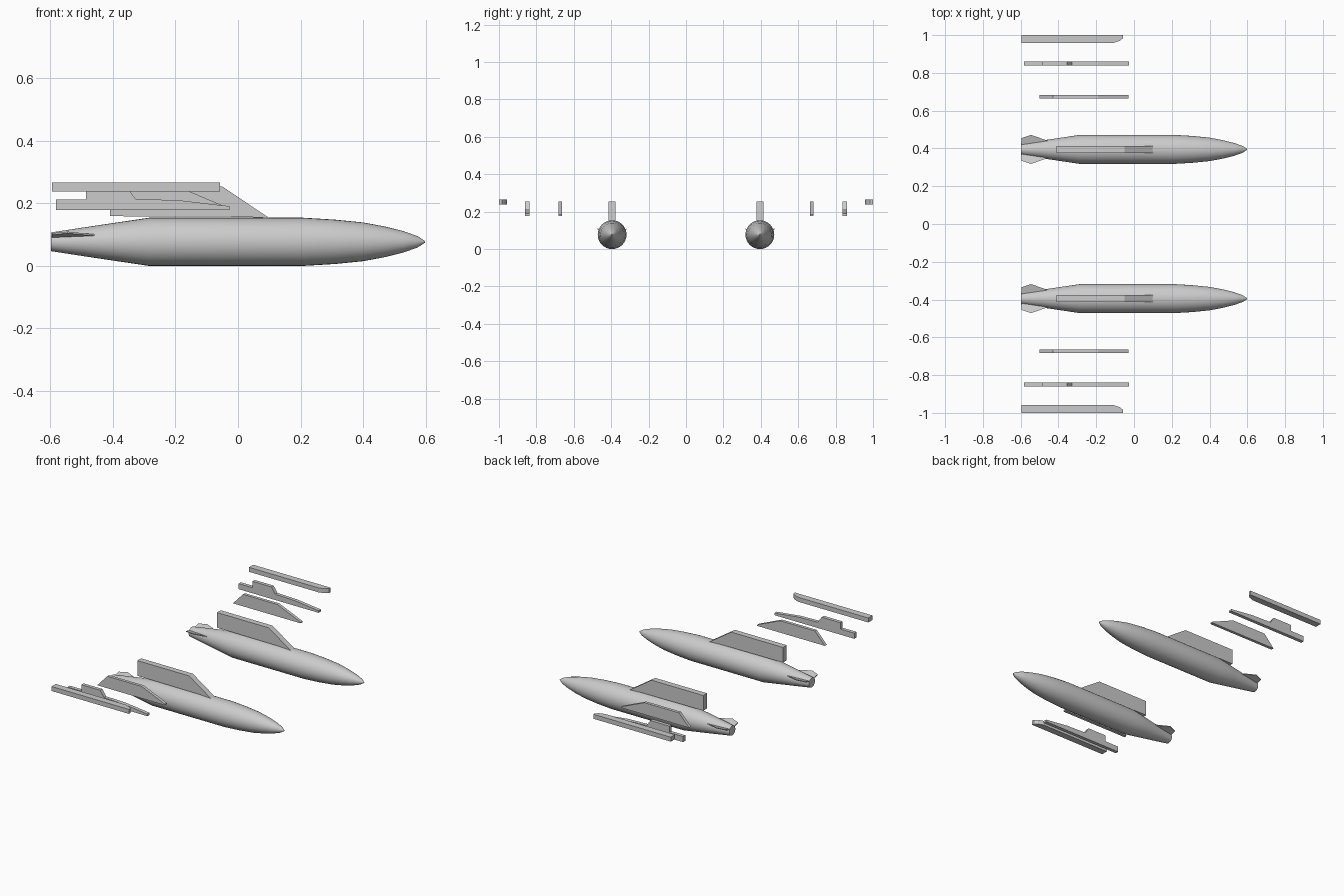
import bpy, bmesh, math

if "Cube" in bpy.data.objects:
    bpy.data.objects.remove(bpy.data.objects["Cube"])

TANK_Y, TANK_Z = 0.395, 0.077


def finish(name, bm, smooth=False):
    bmesh.ops.recalc_face_normals(bm, faces=bm.faces[:])
    mesh = bpy.data.meshes.new(name)
    bm.to_mesh(mesh)
    bm.free()
    ob = bpy.data.objects.new(name, mesh)
    bpy.context.collection.objects.link(ob)
    if smooth:
        bpy.ops.object.select_all(action='DESELECT')
        bpy.context.view_layer.objects.active = ob
        ob.select_set(True)
        bpy.ops.object.shade_smooth_by_angle(angle=math.radians(30))
    return ob


def prism(name, outline, offset):
    """Closed 3D outline, extruded along an offset vector."""
    bm = bmesh.new()
    face = bm.faces.new([bm.verts.new(p) for p in outline])
    ext = bmesh.ops.extrude_face_region(bm, geom=[face])
    verts = [g for g in ext['geom'] if isinstance(g, bmesh.types.BMVert)]
    bmesh.ops.translate(bm, verts=verts, vec=offset)
    return finish(name, bm)


def side_plate(name, profile, y, width):
    """Plate drawn in side view (x, z), centred on y."""
    return prism(name, [(x, y - width / 2, z) for x, z in profile], (0, width, 0))


def lathe_x(name, profile, y, z, sides):
    """Body of revolution around the x axis from (x, radius) pairs."""
    bm = bmesh.new()
    rings = []
    for x, r in profile:
        rings.append([bm.verts.new((x, y + r * math.cos(2 * math.pi * i / sides),
                                    z + r * math.sin(2 * math.pi * i / sides)))
                      for i in range(sides)])
    for a, b in zip(rings, rings[1:]):
        for i in range(sides):
            j = (i + 1) % sides
            bm.faces.new((a[i], a[j], b[j], b[i]))
    bm.faces.new(rings[0])
    bm.faces.new(rings[-1])
    return finish(name, bm, True)


tank = [(-0.598, 0.030), (-0.50, 0.045), (-0.40, 0.060), (-0.285, 0.077),
        (0.0, 0.077), (0.21, 0.077), (0.31, 0.071), (0.40, 0.062),
        (0.47, 0.049), (0.53, 0.034), (0.575, 0.018), (0.598, 0.003)]
pylon = [(-0.41, 0.159), (0.02, 0.157), (0.10, 0.153), (-0.05, 0.254), (-0.07, 0.257),
         (-0.22, 0.266), (-0.41, 0.258)]
pylon[4:] = [(-0.41, 0.254)]
inner = [(-0.50, 0.178), (-0.03, 0.178), (-0.03, 0.185), (-0.19, 0.253), (-0.43, 0.253)]
middle = [(-0.582, 0.178), (-0.027, 0.178), (-0.027, 0.191), (-0.19, 0.210),
          (-0.328, 0.214), (-0.355, 0.253), (-0.486, 0.253), (-0.486, 0.213),
          (-0.582, 0.213)]
rail = [(-0.595, 1.0), (-0.057, 1.0), (-0.057, 0.985), (-0.075, 0.970),
        (-0.11, 0.958), (-0.595, 0.958)]
fin = [(-0.44, 0.030), (-0.46, 0.047), (-0.545, 0.077), (-0.595, 0.060), (-0.595, 0.020)]

for side, s in (("left", -1), ("right", 1)):
    # fuel tank and its pylon
    lathe_x(f"tank_{side}", tank, s * TANK_Y, TANK_Z, 32)
    side_plate(f"tank_pylon_{side}", pylon, s * TANK_Y, 0.037)
    # upswept tail fins
    for label, t in (("a", -1), ("b", 1)):
        prism(f"tank_fin_{side}_{label}",
              [(x, s * TANK_Y + t * y, TANK_Z + 0.006 + y * 0.28) for x, y in fin],
              (0, 0, 0.005))
    # inner and middle pylons
    side_plate(f"inner_pylon_{side}", inner, s * 0.673, 0.019)
    side_plate(f"middle_pylon_{side}", middle, s * 0.849, 0.022)
    # wingtip rail
    prism(f"tip_rail_{side}", [(x, s * y, 0.238) for x, y in rail], (0, 0, 0.028))
